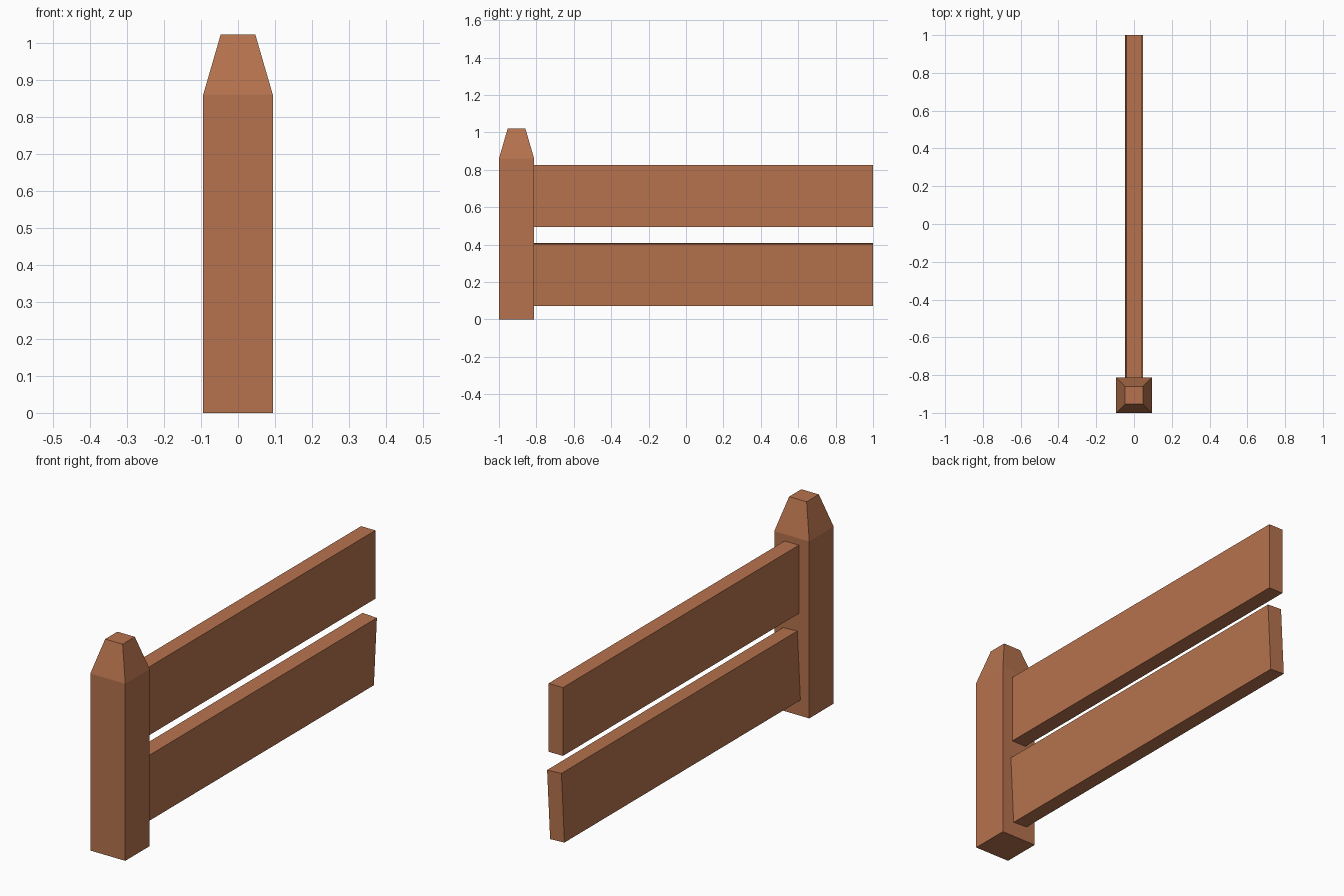
import bpy, bmesh, math
from mathutils import Matrix

if "Cube" in bpy.data.objects:
    bpy.data.objects.remove(bpy.data.objects["Cube"])

wood = bpy.data.materials.new("wood")
wood.diffuse_color = (0.47, 0.17, 0.075, 1)
wood.use_nodes = True
wood.node_tree.nodes["Principled BSDF"].inputs["Base Color"].default_value = wood.diffuse_color


def finish(name, bm):
    mesh = bpy.data.meshes.new(name)
    bmesh.ops.recalc_face_normals(bm, faces=bm.faces)
    bm.to_mesh(mesh)
    bm.free()
    obj = bpy.data.objects.new(name, mesh)
    mesh.materials.append(wood)
    bpy.context.collection.objects.link(obj)
    return obj


def box(size, center):
    bm = bmesh.new()
    bmesh.ops.create_cube(bm, size=1)
    bmesh.ops.scale(bm, vec=size, verts=bm.verts)
    bmesh.ops.translate(bm, vec=center, verts=bm.verts)
    return bm


# Post: square shaft whose top is extruded into a tapered cap
side, shaft, top = 0.188, 0.86, 1.022
bm = box((side, side, shaft), (0, 0, shaft / 2))
bm.faces.ensure_lookup_table()
cap = max(bm.faces, key=lambda f: f.calc_center_median().z)
ext = bmesh.ops.extrude_discrete_faces(bm, faces=[cap])["faces"][0]
bmesh.ops.translate(bm, vec=(0, 0, top - shaft), verts=ext.verts)
bmesh.ops.scale(bm, vec=(0.5, 0.5, 1), verts=ext.verts)
finish("post", bm).location = (0, -1 + side / 2, 0)

# Rails: two planks from the post's back face, the lower one slightly tilted
start, end = -1 + side, 1.0
for name, z, tilt in (("upper_rail", 0.661, 0), ("lower_rail", 0.24, 2.8)):
    bm = box((0.077, end - start, 0.332), (0, 0, 0))
    bmesh.ops.rotate(bm, verts=bm.verts, matrix=Matrix.Rotation(math.radians(tilt), 3, 'Y'))
    finish(name, bm).location = (0, (start + end) / 2, z)
